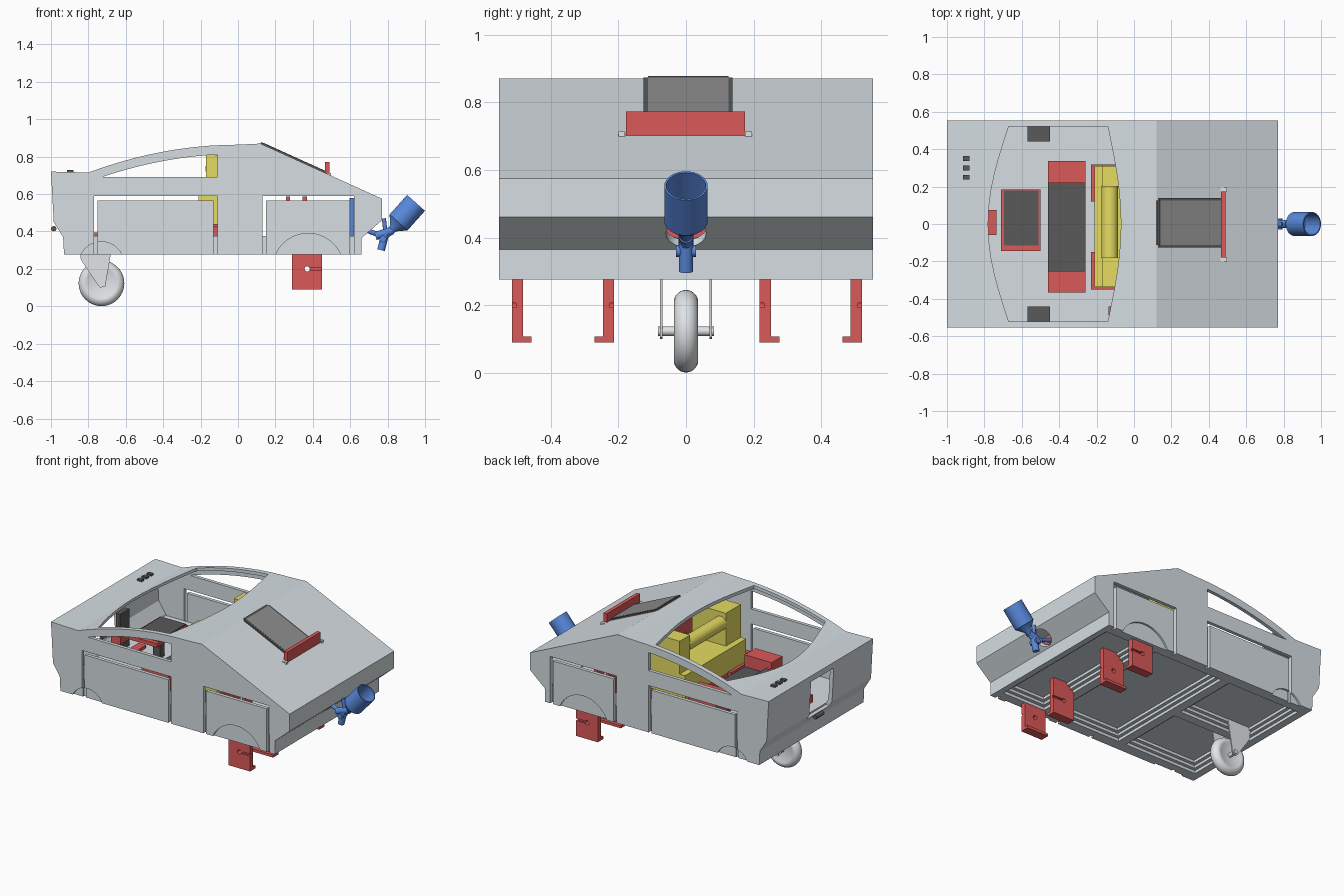
import bpy, math
from mathutils import Vector

cube = bpy.data.objects.get("Cube")
if cube:
    bpy.data.objects.remove(cube, do_unlink=True)


def material(name, r, g, b):
    m = bpy.data.materials.new(name)
    m.use_nodes = True
    m.diffuse_color = (r, g, b, 1)
    m.node_tree.nodes["Principled BSDF"].inputs["Base Color"].default_value = (r, g, b, 1)
    return m


GREY = material("body grey", .67, .73, .76)
PALE = material("pale grey", .76, .79, .81)
RED = material("red", .71, .10, .10)
YELLOW = material("yellow", .79, .72, .12)
BLUE = material("blue", .10, .25, .72)
DARK = material("dark grey", .10, .10, .10)
MID = material("glass grey", .27, .27, .27)


def mesh_object(name, verts, faces, mat):
    me = bpy.data.meshes.new(name)
    me.from_pydata(verts, [], faces)
    if mat:
        me.materials.append(mat)
    ob = bpy.data.objects.new(name, me)
    bpy.context.collection.objects.link(ob)
    bpy.context.view_layer.objects.active = ob
    bpy.ops.object.select_all(action='DESELECT')
    ob.select_set(True)
    bpy.ops.object.mode_set(mode='EDIT')
    bpy.ops.mesh.select_all(action='SELECT')
    bpy.ops.mesh.normals_make_consistent(inside=False)
    bpy.ops.object.mode_set(mode='OBJECT')
    return ob


def prism(name, pts, axis, a, b, mat=None):
    """Extrude a 2D outline along one axis from a to b."""
    place = {'x': lambda u, v, t: (t, u, v),
             'y': lambda u, v, t: (u, t, v),
             'z': lambda u, v, t: (u, v, t)}[axis]
    n = len(pts)
    verts = [place(u, v, t) for t in (a, b) for u, v in pts]
    faces = [list(range(n)), list(range(n, 2 * n))]
    faces += [(i, (i + 1) % n, n + (i + 1) % n, n + i) for i in range(n)]
    return mesh_object(name, verts, faces, mat)


def box(name, x0, x1, y0, y1, z0, z1, mat=None):
    return prism(name, [(x0, y0), (x1, y0), (x1, y1), (x0, y1)], 'z', z0, z1, mat)


def lathe(name, profile, origin, axis, mat, n=32):
    """Revolve (radius, height) points around an axis and cap the ends."""
    q = Vector(axis).to_track_quat('Z', 'Y')
    verts, faces = [], []
    for r, h in profile:
        for i in range(n):
            t = math.tau * i / n
            verts.append(Vector(origin) + q @ Vector((r * math.cos(t), r * math.sin(t), h)))
    for k in range(len(profile) - 1):
        for i in range(n):
            j = (i + 1) % n
            faces.append((k * n + i, k * n + j, (k + 1) * n + j, (k + 1) * n + i))
    faces += [list(range(n)), list(range((len(profile) - 1) * n, len(profile) * n))]
    ob = mesh_object(name, verts, faces, mat)
    bpy.ops.object.shade_smooth_by_angle(angle=math.radians(35))
    return ob


def rod(name, a, b, r, mat=None, n=20):
    d = Vector(b) - Vector(a)
    return lathe(name, [(r, 0), (r, d.length)], a, d, mat, n)


def cut(ob, *cutters):
    for c in cutters:
        mod = ob.modifiers.new("cut", 'BOOLEAN')
        mod.operation, mod.solver, mod.object = 'DIFFERENCE', 'EXACT', c
        dg = bpy.context.evaluated_depsgraph_get()
        me = bpy.data.meshes.new_from_object(ob.evaluated_get(dg))
        ob.modifiers.clear()
        ob.data = me
        bpy.data.objects.remove(c, do_unlink=True)


def circle(cx, cy, r, a0=0, a1=math.tau, n=24):
    return [(cx + r * math.cos(a0 + (a1 - a0) * i / n),
             cy + r * math.sin(a0 + (a1 - a0) * i / n)) for i in range(n)]


# Hollow body shell with curved roofline and a thick floor
def roof(x):
    return .864 - .149 * (x / .8) ** 2


FLOOR = .375
curve = [(-.8 + .08 * i, roof(-.8 + .08 * i)) for i in range(11)]
outline = [(-1, .72)] + curve + [(.12, .87), (.77, .575), (.77, .46), (.66, .365),
                                 (.66, .276), (-.93, .276), (-.935, .37), (-.985, .45)]
inner = [((x + .1) * .97 - .1, max((z - .58) * .92 + .58, FLOOR)) for x, z in outline]
body = prism("body_shell", outline, 'y', -.553, .553, GREY)
cut(body, prism("hollow", inner, 'y', -.53, .53))

# Cabin opening in the roof
front = [(-.67 - .11 * math.cos(math.pi / 2 * t), .52 * t) for t in [i / 6 - 1 for i in range(13)]]
back = [(-.14 + .07 * math.cos(math.pi / 2 * t), .52 * t) for t in [1 - i / 6 for i in range(13)]]
cut(body, prism("opening", front + back, 'z', .6, 1))

# Side windows, nose hole and round tail hole
xs = [-.73 + .062 * i for i in range(11)]
cut(body, prism("window", [(x, roof(x) - .05) for x in xs[1:]] + [(-.11, .69), (-.73, .69)], 'y', -1, 1),
    box("nose_hole", -1.1, -.94, -.14, .10, .42, .68),
    rod("tail_hole", (.67, 0, .463), (.76, 0, .359), .06))

# Door gaps and shallow wheel arches on both sides
for s in (-1, 1):
    for x0, x1 in ((-.77, -.11), (.13, .62)):
        gap = [(x0, .2), (x0, .59), (x1, .59), (x1, .2),
               (x1 - .02, .2), (x1 - .02, .565), (x0 + .02, .565), (x0 + .02, .2)]
        cut(body, prism("gap", gap, 'y', s * .529, s * .7))
    for cx, cz, r in ((.375, .2, .19), (-.73, .225, .12)):
        a = math.asin((.27 - cz) / r)
        arch = circle(cx, cz, r, a, math.pi - a, 20) + [(cx - r * math.cos(a), .27)]
        cut(body, prism("arch", arch, 'y', s * .541, s * .7))

# Underside panels in stepped recesses
for x0, x1, y0, y1 in ((.30, .62, -.48, .48), (-.28, .24, -.48, .48),
                       (-.88, -.34, .03, .48), (-.88, -.34, -.48, -.03)):
    for k in range(3):
        d = .022 * k
        cut(body, box("recess", x0 + d, x1 - d, y0 + d, y1 - d, .2, .295 + .018 * k))

# Rear window on the sloping tail, its red ledge and pins
slope = Vector((.65, 0, -.295)).normalized()
up = Vector((.295, 0, .65)).normalized()


def slope_plate(name, s0, s1, y0, y1, lift, mat):
    pts = [Vector((.12, 0, .87)) + slope * s + up * h for s, h in
           ((s0, -.002), (s1, -.002), (s1, lift), (s0, lift))]
    return prism(name, [(p.x, p.z) for p in pts], 'y', y0, y1, mat)


slope_plate("rear_window_frame", .012, .39, -.125, .138, .009, DARK)
slope_plate("rear_window_frame_top", 0, .012, -.113, .126, .009, DARK)
slope_plate("rear_window_glass", .015, .39, -.113, .126, .0105, MID)
box("rear_ledge", .465, .49, -.178, .175, .698, .772, RED)
for y in (-.19, .185):
    box("ledge_pin", .46, .498, y - .01, y + .01, .698, .714, PALE)

# Front caster wheel with rounded tyre
rim = [(.03, -.024), (.08, -.034)]
rim += [(.086 + .036 * math.cos(t), .036 * math.sin(t))
        for t in [math.pi * (i / 14 - .5) for i in range(15)]]
rim += [(.08, .034), (.03, .024)]
lathe("caster_wheel", rim, (-.73, 0, .123), (0, 1, 0), PALE, 48)
rod("caster_axle", (-.73, -.083, .123), (-.73, .083, .123), .014, PALE)
for s in (-1, 1):
    fork = [(-.85, .34), (-.67, .34), (-.71, .105), (-.735, .10), (-.75, .115), (-.84, .25)]
    prism("caster_fork", fork, 'y', s * .069, s * .077, PALE)

# Rear red drive brackets with bolt hole and slot
for y, d in ((-.515, 1), (-.213, -1), (.218, 1), (.52, -1)):
    web = [(y, .09), (y + d * .058, .09), (y + d * .058, .108), (y + d * .033, .108),
           (y + d * .033, .335), (y, .335)]
    bracket = prism("drive_bracket", web, 'x', .29, .45, RED)
    cut(bracket, prism("bolt_hole", circle(.37, .2, .014), 'y', -1, 1),
        box("slot", .37, .5, min(y - d * .005, y + d * .012), max(y - d * .005, y + d * .012), .193, .207))
for x in (.256, .346):
    box("inner_mount", x, x + .022, -.45, .45, .50, .588, RED)
    for y in (-.4, .4):
        box("mount_leg", x, x + .022, y - .03, y + .03, FLOOR, .51, RED)

# Yellow cabin unit on a red base
box("unit_base", -.208, .08, -.35, .318, FLOOR, .44, RED)
for y0, y1 in ((-.35, -.15), (.12, .318)):
    box("unit_base_lip", -.23, -.208, y0, y1, FLOOR, .44, RED)
box("base_stop", -.135, -.10, -.49, -.44, FLOOR, .43, RED)
box("unit_bed", -.21, .08, -.338, .31, .44, .59, YELLOW)
box("unit_left_block", -.17, .08, .20, .31, .58, .81, YELLOW)
box("unit_right_block", -.17, .08, -.338, -.18, .58, .81, YELLOW)
rod("unit_roller", (-.13, -.185, .735), (-.13, .205, .735), .045, YELLOW, 28)

# Cabin bench, tray and small fittings
box("bench_pad", -.46, -.26, -.25, .225, FLOOR, .45, DARK)
for y0, y1 in ((-.365, -.25), (.22, .338)):
    box("bench_end", -.46, -.26, y0, y1, FLOOR, .53, RED)
box("tray_column", -.63, -.58, 0, .05, FLOOR, .53, DARK)
box("tray", -.71, -.50, -.145, .185, .525, .55, RED)
box("tray_top", -.695, -.51, -.115, .178, .55, .558, DARK)
box("nose_block", -.79, -.735, -.06, .075, FLOOR, .395, RED)
box("nose_control", -.87, -.84, -.05, .05, FLOOR, .62, DARK)
box("nose_control_cap", -.88, -.81, -.09, .03, .44, .49, RED)
for s in (-1, 1):
    box("side_fitting", -.57, -.45, min(s * .44, s * .53), max(s * .44, s * .53), FLOOR, .41, DARK)
for y in (.25, .30, .35):
    box("hood_button", -.915, -.88, y - .013, y + .013, .712, .729, DARK)
rod("nose_latch", (-.985, -.04, .415), (-.985, .04, .415), .014, DARK)

# Rear nozzle: open cup, neck, body and inner pipe
axis = Vector((.67, 0, .75)).normalized()
tip = Vector((.952, 0, .553))
cup = [(.014, -.235), (.022, -.185), (.064, -.14), (.064, 0), (.058, 0), (.058, -.12), (.01, -.125)]
lathe("nozzle_cup", cup, tip, axis, BLUE)
rod("nozzle_body", (.735, 0, .375), (.825, 0, .405), .022, BLUE)
rod("nozzle_grip", (.79, 0, .40), (.765, 0, .30), .021, BLUE)
rod("nozzle_joint", (.775, -.03, .36), (.775, .03, .36), .018, BLUE)
rod("nozzle_link", (.78, 0, .47), (.79, 0, .38), .011, BLUE)
rod("nozzle_stem", (.62, 0, .43), (.76, 0, .38), .013, BLUE)
rod("inner_pipe", (.61, 0, FLOOR), (.61, 0, .58), .014, BLUE)
box("tail_mount", .635, .645, -.07, .07, .385, .47, RED)
